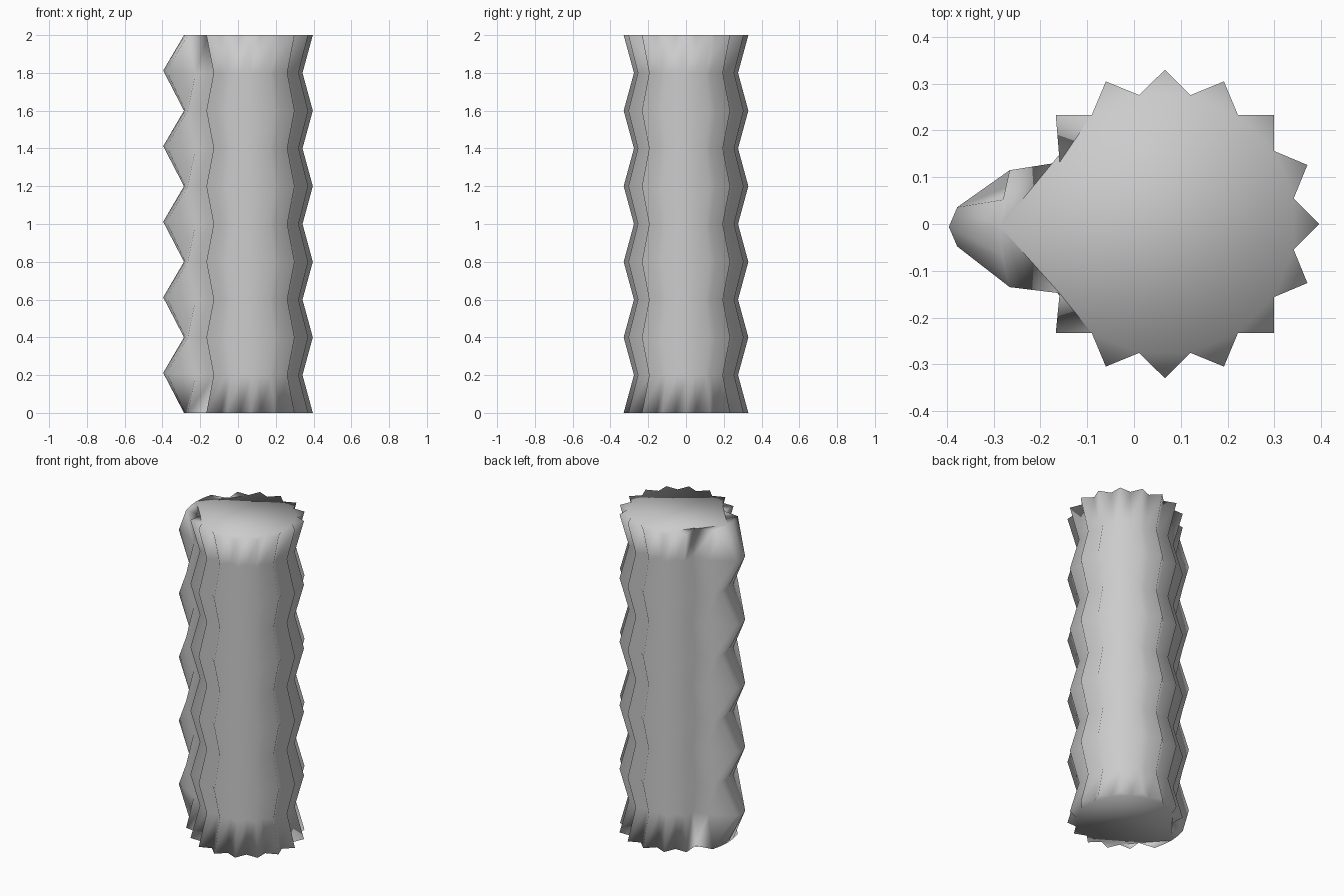
import bpy, bmesh
from math import sin, cos, pi

if "Cube" in bpy.data.objects:
    bpy.data.objects.remove(bpy.data.objects["Cube"])

CX = 0.066          # centre of the star-shaped section
TIPS = 16           # ribs around the column
LEVELS = 10         # zigzag steps along the height
STEP = 2.0 / LEVELS
SHRINK = 0.835      # size of the narrow rings


def section(level):
    """Star ring; odd levels are narrower but push the fin on the -x side outward."""
    odd = level % 2
    s = SHRINK if odd else 1.0
    pts = []
    for i in range(TIPS * 2):
        a = pi * i / TIPS
        r = s * (0.33 if i % 2 == 0 else 0.281)
        x, y, z = CX + r * cos(a), r * sin(a), level * STEP
        off = i - TIPS                      # steps away from the fin centre
        side = -1 if off > 0 else 1
        if abs(off) == 3:
            x, y = CX - 0.225 * s, 0.14 * side * s - 0.008
        elif abs(off) == 2:
            x, y = (-0.225, 0.108 * side - 0.01) if odd else (-0.266, 0.125 * side - 0.01)
        elif abs(off) == 1:
            x, y = (-0.378, 0.042 * side - 0.006) if odd else (-0.28, 0.06 * side - 0.008)
        elif off == 0:
            x, y = (-0.396, -0.006) if odd else (-0.286, -0.006)
        if odd and abs(off) <= 1:
            z += 0.012
        pts.append((x, y, z))
    return pts


def cap(bm, ring, flip):
    """Flat end: one triangle per star tip, then a fan from the fin centre."""
    n = len(ring)
    core = [v for i, v in enumerate(ring) if i % 2 or abs(i - TIPS) <= 2]
    tris = [(ring[i - 1], ring[i], ring[(i + 1) % n])
            for i in range(0, n, 2) if abs(i - TIPS) > 2]
    k = core.index(ring[TIPS])
    fan = core[k:] + core[:k]
    tris += [(fan[0], b, c) for b, c in zip(fan[1:], fan[2:])]
    for t in tris:
        bm.faces.new(t[::-1] if flip else t)


# ribbed column: stacked rings bridged with quads, flat end caps
bm = bmesh.new()
rings = [[bm.verts.new(p) for p in section(k)] for k in range(LEVELS + 1)]
for low, high in zip(rings, rings[1:]):
    n = len(low)
    for i in range(n):
        j = (i + 1) % n
        bm.faces.new((low[i], low[j], high[j], high[i]))
cap(bm, rings[0], True)
cap(bm, rings[-1], False)
bm.normal_update()
for f in bm.faces:
    f.smooth = True

mesh = bpy.data.meshes.new("ribbed_column")
bm.to_mesh(mesh)
bm.free()
column = bpy.data.objects.new("ribbed_column", mesh)
bpy.context.collection.objects.link(column)
